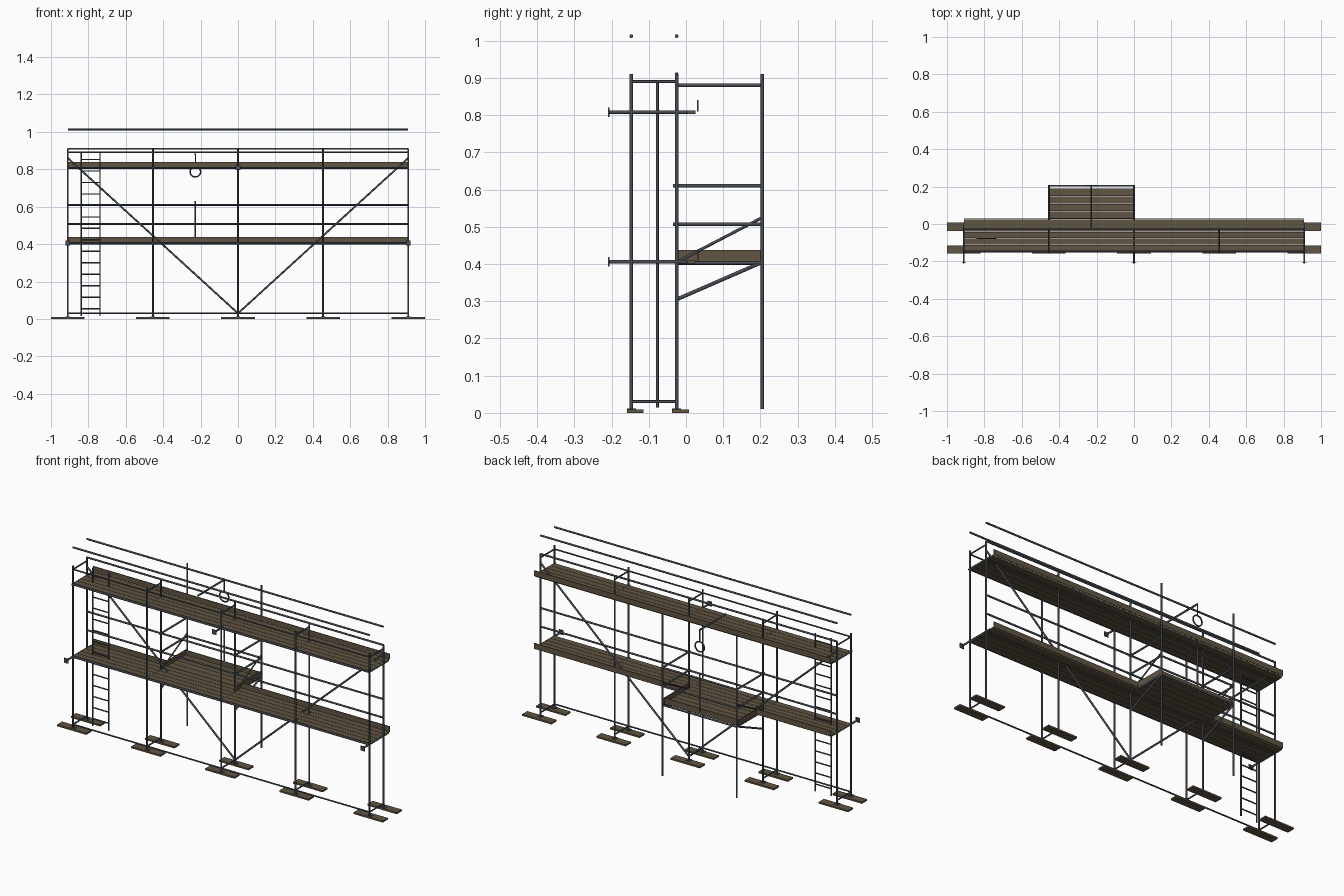
import bpy
import math
from mathutils import Vector

if "Cube" in bpy.data.objects:
    bpy.data.objects.remove(bpy.data.objects["Cube"], do_unlink=True)


def material(name, colour):
    m = bpy.data.materials.new(name)
    m.use_nodes = True
    m.diffuse_color = (*colour, 1)
    m.node_tree.nodes["Principled BSDF"].inputs["Base Color"].default_value = (*colour, 1)
    return m


STEEL = material("dark steel", (0.065, 0.075, 0.09))
WOOD = material("weathered wood", (0.12, 0.09, 0.055))

R = 0.005
FRONT, BACK, OUTER = -0.147, -0.025, 0.205
STATIONS = [-0.91, -0.455, 0, 0.455, 0.91]
BAY = [-0.455, 0]
END = 0.91
DECKS = [0.406, 0.808]


def tube(name, a, b, r=R):
    a, b = Vector(a), Vector(b)
    d = b - a
    bpy.ops.mesh.primitive_cylinder_add(vertices=10, radius=r, depth=d.length, location=(a + b) / 2)
    o = bpy.context.object
    o.rotation_euler = d.to_track_quat('Z', 'Y').to_euler()
    o.name = name
    o.data.materials.append(STEEL)
    bpy.ops.object.shade_smooth_by_angle(angle=math.radians(40))
    return o


def box(name, x, y, z, mat):
    spans = (x, y, z)
    bpy.ops.mesh.primitive_cube_add(size=1, location=[(s[0] + s[1]) / 2 for s in spans])
    o = bpy.context.object
    o.scale = [s[1] - s[0] for s in spans]
    o.name = name
    o.data.materials.append(mat)
    return o


def along_x(name, y, z, x0=-END, x1=END, r=R):
    tube(name, (x0, y, z), (x1, y, z), r)


def planks(name, x, y0, y1, z, count):
    # Boards with narrow gaps between them
    step = (y1 - y0) / count
    for i in range(count):
        y = y0 + i * step
        box(name, x, (y + 0.001, y + step - 0.001), (z - 0.005, z + 0.004), WOOD)


# Uprights on sole boards
for x in STATIONS:
    for y in (FRONT, BACK):
        tube("standard", (x, y, 0.01), (x, y, 0.91))
        box("base_plate", (x - 0.012, x + 0.012), (y - 0.012, y + 0.012), (0.009, 0.012), STEEL)
        box("sole_board", (x - 0.09, x + 0.09), (y - 0.012, y + 0.033), (0, 0.009), WOOD)
    for z in (0.03, 0.89):
        tube("cross_tube", (x, FRONT, z), (x, BACK, z), 0.004)
    for z in DECKS:
        tube("deck_transom", (x, FRONT - 0.008, z), (x, 0.005, z))

# Long ledgers and guard rails
for z in (0.03, 0.89):
    along_x("front_ledger", FRONT, z, r=0.004)
for z in DECKS:
    for y in (FRONT, BACK):
        along_x("deck_ledger", y, z - 0.002)
for z in (0.507, 0.61, 0.91):
    along_x("guard_rail", BACK, z)
for y in (FRONT, BACK):
    along_x("top_rail", y, 1.012)

# Working decks and toe boards
for z in DECKS:
    planks("deck_board", (-END, END), FRONT + 0.002, 0.026, z, 5)
TOE = (0.029, 0.033)
box("upper_toe_board", (-END, END), TOE, (0.81, 0.84), WOOD)
box("lower_toe_board", (-END, BAY[0]), TOE, (0.406, 0.437), WOOD)
box("lower_toe_board", (BAY[1], END), TOE, (0.406, 0.437), WOOD)

# Loading bay
planks("bay_board", (BAY[0], BAY[1]), 0.027, 0.19, DECKS[0], 4)
box("bay_back_toe_board", BAY, (0.186, 0.19), (0.406, 0.437), WOOD)
for x in BAY:
    tube("bay_standard", (x, OUTER, 0.01), (x, OUTER, 0.91))
    box("bay_side_toe_board", (x - 0.002, x + 0.002), (BACK, OUTER), (0.406, 0.437), WOOD)
    tube("bay_support", (x, BACK, 0.305), (x, OUTER, 0.405))
    tube("bay_brace", (x, BACK, 0.405), (x, OUTER, 0.525), 0.004)
    tube("bay_transom", (x, BACK, 0.403), (x, OUTER, 0.403))
    for z in (0.507, 0.61):
        tube("bay_side_rail", (x, BACK - 0.01, z), (x, OUTER, z))
for z in (0.403, 0.507, 0.61):
    along_x("bay_back_rail", OUTER, z, *BAY)

# Hoist beam, wheel and hanging rope
HX = -0.228
tube("hoist_beam", (HX, BACK, 0.88), (HX, OUTER, 0.88))
tube("hoist_hanger", (HX, OUTER, 0.88), (HX, OUTER, 0.817), 0.003)
bpy.ops.mesh.primitive_torus_add(major_segments=28, minor_segments=8, major_radius=0.028,
                                 minor_radius=0.004, location=(HX, OUTER, 0.787),
                                 rotation=(math.pi / 2, 0, 0))
wheel = bpy.context.object
wheel.name = "hoist_wheel"
wheel.data.materials.append(STEEL)
bpy.ops.object.shade_smooth()
tube("hoist_rope", (HX, OUTER, 0.43), (HX, OUTER, 0.63))

# Diagonal face braces
for s in (-1, 1):
    tube("face_brace", (0, BACK, 0.03), (s * END, BACK, 0.86))

# Wall ties with end plates
for x, z in ((-END, DECKS[0]), (END, DECKS[0]), (0, DECKS[1])):
    tube("wall_tie", (x, -0.21, z), (x, BACK, z))
    box("tie_plate", (x - 0.013, x + 0.013), (-0.209, -0.205), (z - 0.013, z + 0.013), STEEL)

# Ladder
LY = -0.077
for x in (-0.838, -0.738):
    tube("ladder_rail", (x, LY, 0.015), (x, LY, 0.89), 0.004)
for i in range(14):
    z = 0.055 + i * 0.0613
    along_x("ladder_rung", LY, z, -0.838, -0.738, 0.0035)
